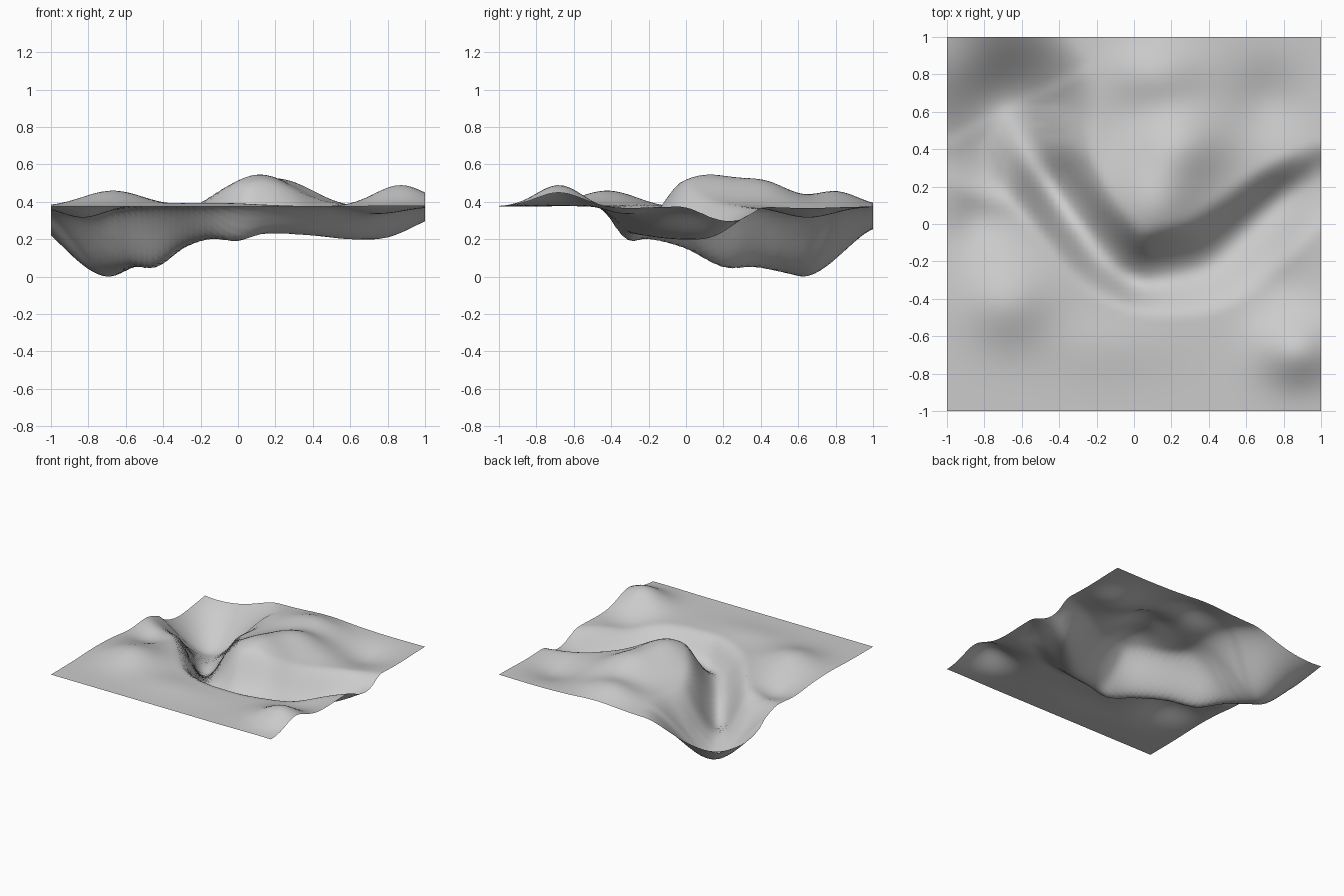
import bpy, bmesh, math
from mathutils import Vector

if "Cube" in bpy.data.objects:
    bpy.data.objects.remove(bpy.data.objects["Cube"])

BASE = 0.375

# Hills and hollows: x, y, height, spread x, spread y
BUMPS = [
    (0.11, 0.10, 0.165, 0.18, 0.19),    # main hill
    (0.25, 0.43, 0.11, 0.17, 0.14),     # hill shoulder
    (0.12, 0.80, 0.08, 0.17, 0.12),     # rear knoll
    (-0.67, -0.42, 0.085, 0.16, 0.15),  # front left knoll
    (0.87, -0.68, 0.115, 0.14, 0.12),   # front right knoll
    (-0.83, 0.02, -0.06, 0.11, 0.11),   # left hollow
    (0.72, 0.65, -0.06, 0.14, 0.14),    # rear right hollow
    (0.75, -0.32, -0.04, 0.14, 0.12),   # right hollow
    (-0.15, -0.65, 0.02, 0.25, 0.12),   # front swell
    (-1.00, 1.00, -0.11, 0.20, 0.20),   # sunken rear left corner
]

# Ravine: x, y, floor height, bank width on hill side, bank width on outer side
RAVINE = [
    (-0.69, 0.62, 0.00, 0.53, 0.53),
    (-0.56, 0.38, 0.05, 0.36, 0.30),
    (-0.44, 0.20, 0.05, 0.27, 0.23),
    (-0.30, 0.00, 0.15, 0.24, 0.21),
    (-0.15, -0.19, 0.20, 0.25, 0.20),
    (0.00, -0.29, 0.19, 0.26, 0.18),
    (0.15, -0.29, 0.23, 0.28, 0.21),
    (0.40, -0.22, 0.22, 0.28, 0.26),
    (0.60, -0.05, 0.20, 0.25, 0.28),
    (0.80, 0.13, 0.21, 0.22, 0.26),
    (1.00, 0.26, 0.30, 0.18, 0.22),
]


def catmull(a, b, c, d, t):
    return [0.5 * (2*q + (r-p)*t + (2*p-5*q+4*r-s)*t*t + (3*q-p-3*r+s)*t**3)
            for p, q, r, s in zip(a, b, c, d)]


# Dense ravine centre line
path = []
n = len(RAVINE)
for i in range(n - 1):
    quad = [RAVINE[min(max(i + k, 0), n - 1)] for k in (-1, 0, 1, 2)]
    path += [catmull(*quad, k / 5) for k in range(5)]
path.append(list(RAVINE[-1]))


def ravine_at(x, y):
    # soft average over the centre line keeps the banks free of creases
    best = None
    p = Vector((x, y))
    for a, b in zip(path, path[1:]):
        pa, pb = Vector(a[:2]), Vector(b[:2])
        ab = pb - pa
        t = min(max((p - pa).dot(ab) / ab.length_squared, 0), 1)
        off = p - (pa + ab * t)
        side = ab.x * (y - pa.y) - ab.y * (x - pa.x)
        f, wl, wr = (a[k] + (b[k] - a[k]) * t for k in (2, 3, 4))
        m = 0.5 + 0.5 * max(-1, min(1, side / ab.length / 0.1))
        w = wr + (wl - wr) * m
        # the segment whose bank reaches furthest over this point wins
        if best is None or off.length / w < best[0]:
            best = (off.length / w, f)
    return best


def height(x, y):
    z = BASE
    for bx, by, h, sx, sy in BUMPS:
        z += h * math.exp(-0.5 * (((x - bx) / sx) ** 2 + ((y - by) / sy) ** 2))
    t, floor = ravine_at(x, y)
    t = min(t, 1)
    return floor + (z - floor) * t * t * (3 - 2 * t)


# Terrain sheet
bm = bmesh.new()
bmesh.ops.create_grid(bm, x_segments=64, y_segments=64, size=1)
for v in bm.verts:
    v.co.z = height(v.co.x, v.co.y)
low = min(v.co.z for v in bm.verts)
for v in bm.verts:
    v.co.z -= low
for f in bm.faces:
    f.smooth = True
mesh = bpy.data.meshes.new("terrain")
bm.to_mesh(mesh)
bm.free()
bpy.context.collection.objects.link(bpy.data.objects.new("terrain", mesh))
